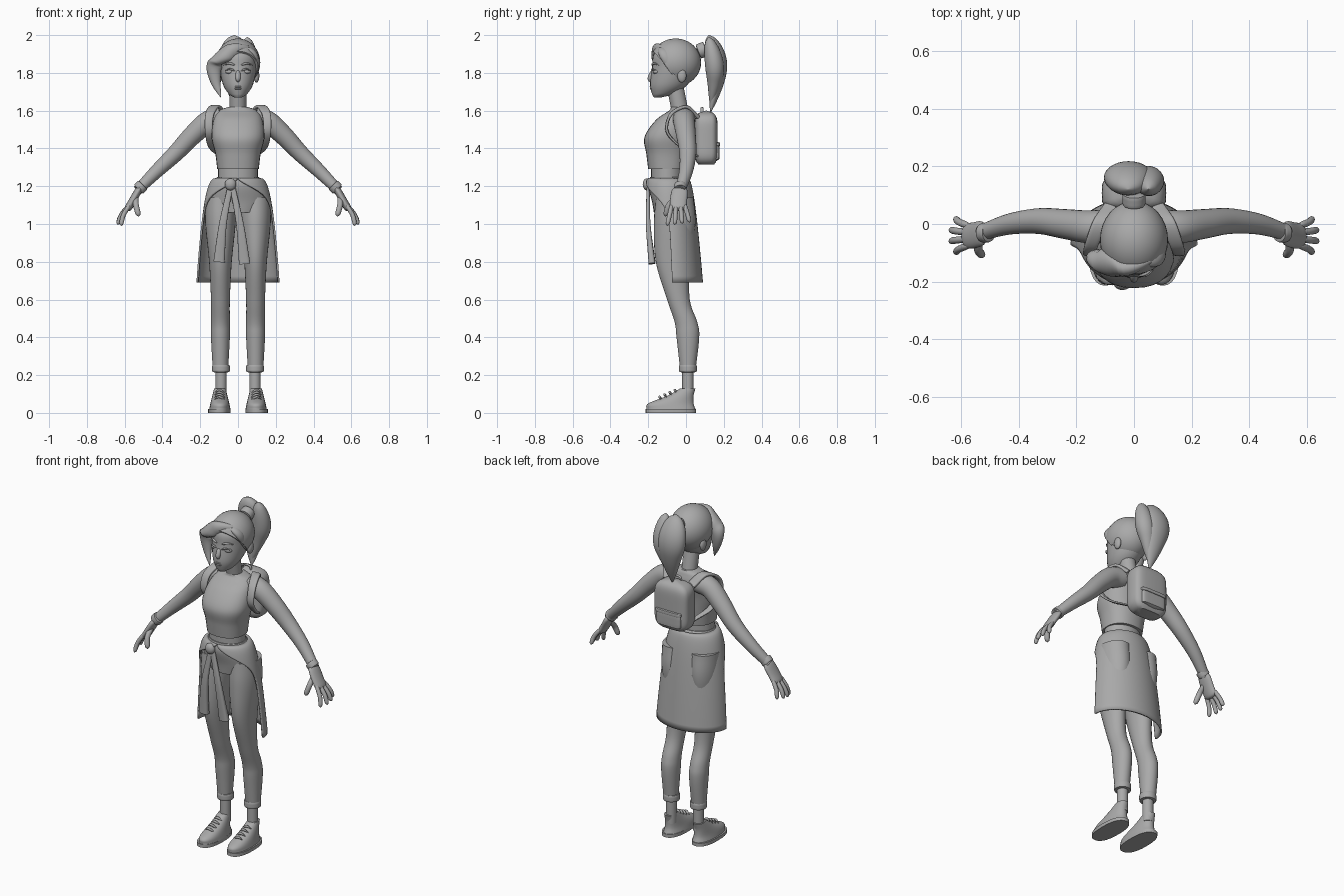
import bpy, bmesh, math
from mathutils import Vector, Matrix

cube = bpy.data.objects.get("Cube")
if cube:
    bpy.data.objects.remove(cube, do_unlink=True)

grey = bpy.data.materials.new("plain_grey")
grey.use_nodes = True
grey.diffuse_color = (.4, .4, .4, 1)
grey.node_tree.nodes["Principled BSDF"].inputs["Base Color"].default_value = grey.diffuse_color
X, Y, Z = Vector((1, 0, 0)), Vector((0, 1, 0)), Vector((0, 0, 1))
made = []


# Width rules along a sweep, from start to end
def even(t):
    return 1


def leaf(t):
    return math.sin(math.pi * t ** .7) ** .8


def pill(t):
    return (1 - abs(2 * t - 1) ** 8) ** .5


def arch(t):
    return max(0, 1 - abs(1.9 * t - .9) ** 6) ** .5


def taper(end):
    return lambda t: 1 + (end - 1) * t ** 1.5


def finish(name, bm, mirror=1):
    for vert in bm.verts:
        vert.co.x *= mirror
    bmesh.ops.recalc_face_normals(bm, faces=bm.faces)
    mesh = bpy.data.meshes.new(name)
    bm.to_mesh(mesh)
    bm.free()
    mesh.materials.append(grey)
    obj = bpy.data.objects.new(name, mesh)
    bpy.context.collection.objects.link(obj)
    made.append(obj)
    return obj


def spline(keys, steps):
    """Smooth curve through tuples of any length."""
    keys = [Vector(key) for key in keys]
    points = [keys[0] * 2 - keys[1]] + keys + [keys[-1] * 2 - keys[-2]]
    result = []
    for p, q, r, s in zip(points, points[1:], points[2:], points[3:]):
        for i in range(steps):
            t = i / steps
            bend = (p * 2 - q * 5 + r * 4 - s) * t * t + (q * 3 - p - r * 3 + s) * t ** 3
            result.append(q + ((r - p) * t + bend) / 2)
    return result + [keys[-1]]


def bridge(bm, rows, closed):
    for lower, upper in zip(rows, rows[1:]):
        for k in range(len(lower) - (not closed)):
            n = (k + 1) % len(lower)
            bm.faces.new((lower[k], lower[n], upper[n], upper[k]))


def power(value, p):
    return math.copysign(abs(value) ** (2 / p), value)


def skin(name, rings, p, mirror, sides=28):
    """Cover (centre, width vector, depth vector) rings; p above two squares them off."""
    bm = bmesh.new()
    angles = [math.tau * k / sides for k in range(sides)]
    rows = [[bm.verts.new(centre + u * power(math.cos(a), p) + v * power(math.sin(a), p))
             for a in angles] for centre, u, v in rings]
    bridge(bm, rows, True)
    bm.faces.new(rows[0])
    bm.faces.new(rows[-1])
    return finish(name, bm, mirror)


def column(name, keys, x=0, p=2, mirror=1):
    """Stack level rings given as (height, y, half width, half depth)."""
    rings = [(Vector((x, y, z)), X * wide, Y * deep) for z, y, wide, deep in spline(keys, 6)]
    return skin(name, rings, p, mirror)


def sweep(name, path, width, depth=None, shape=even, hint=X, p=2, steps=8, mirror=1):
    """Run a cross-section along a path, its width lying towards the hint."""
    points = spline(path, steps)
    last = len(points) - 1
    rings = []
    for i, point in enumerate(points):
        along = (points[min(i + 1, last)] - points[max(i - 1, 0)]).normalized()
        u = (hint - along * along.dot(hint)).normalized()
        size = max(shape(i / last), .03)
        rings.append((point, u * width * size, along.cross(u) * (depth or width) * size))
    return skin(name, rings, p, mirror)


def blob(name, centre, radii, cut=None, mirror=1):
    """Ellipsoid, optionally keeping only the part beyond a cutting plane."""
    bm = bmesh.new()
    bmesh.ops.create_uvsphere(bm, u_segments=32, v_segments=20, radius=1,
                              matrix=Matrix.Translation(centre) @ Matrix.Diagonal((*radii, 1)))
    if cut:
        bmesh.ops.bisect_plane(bm, geom=bm.verts[:] + bm.edges[:] + bm.faces[:],
                               plane_co=cut[0], plane_no=cut[1], clear_inner=True)
        bmesh.ops.holes_fill(bm, edges=[edge for edge in bm.edges if edge.is_boundary])
    return finish(name, bm, mirror)


def pair(maker, name, *args, **options):
    for side, mirror in (("left_", 1), ("right_", -1)):
        maker(side + name, *args, mirror=mirror, **options)


# Torso
column("crop_top", [(1.29, -.1, .11, .1), (1.37, -.1, .12, .11), (1.46, -.1, .14, .12),
                    (1.55, -.06, .13, .1), (1.6, -.03, .1, .06), (1.62, -.03, .05, .05)], p=2.3)
sweep("waist", [(0, -.1, 1.2), (0, -.1, 1.32)], .105, .085)
column("hips", [(1.25, -.1, .11, .09), (1.2, -.09, .14, .11), (1.12, -.07, .16, .11),
                (1.06, -.07, .13, .1)])
sweep("neck", [(0, -.03, 1.59), (0, -.06, 1.74)], .044)

# Legs, cuffs and ankles
pair(column, "leg", [(1.14, -.06, .08, .1), (1, -.06, .08, .11), (.8, -.07, .06, .09), (.6, -.04, .05, .06),
                     (.48, 0, .05, .06), (.4, .01, .05, .06), (.22, .01, .04, .04)], x=.093)
pair(sweep, "trouser_cuff", [(.09, .01, .21), (.09, .01, .26)], .047, shape=pill)
pair(sweep, "ankle", [(.09, .01, .24), (.09, .01, .08)], .03)

# Shoes
pair(column, "sole", [(0, -.08, .06, .134), (.02, -.08, .06, .134)], x=.1, p=2.4)
pair(column, "shoe", [(.02, -.08, .056, .13), (.05, -.08, .05, .12), (.09, -.03, .04, .07),
                      (.13, .01, .03, .04)], x=.096, p=2.2)
for i in range(4):
    y, z = i * .027 - .13, i * .012 + .07
    pair(sweep, f"lace_{i + 1}", [(.07, y, z), (.1, y - .01, z + .015), (.125, y, z)], .007, shape=leaf, hint=Y)

# Jacket tied round the waist, flaring and opening towards the hem
bm = bmesh.new()
rows = []
for i in range(25):
    t = (i / 24) ** 1.5
    wide, deep = .11 + .105 * t ** .35, .1 + .055 * t ** .4
    gap = math.radians(1 + 88 * (1 - math.exp(-(6 * t) ** 1.5)))
    angles = [gap + (math.tau - 2 * gap) * k / 48 for k in range(49)]
    rows.append([bm.verts.new((wide * math.sin(a), .025 * t - .095 - deep * math.cos(a), 1.24 - .55 * t))
                 for a in angles])
bridge(bm, rows, False)
cloth = finish("tied_jacket", bm).modifiers.new("cloth", "SOLIDIFY")
cloth.thickness = .01
cloth.offset = 0
blob("knot", (-.04, -.207, 1.21), (.03, .022, .032))
for name, path in (("long_sleeve", [(-.04, -.2, 1.2), (-.08, -.2, 1), (-.1, -.18, .8)]),
                   ("short_sleeve", [(-.03, -.2, 1.2), (.01, -.2, 1), (.035, -.18, .79)])):
    sweep(name, path, .015, .009, shape=taper(2), p=3)

# Arms and hands
pair(sweep, "arm", [(.09, -.01, 1.56), (.16, -.01, 1.54), (.24, 0, 1.47), (.33, .01, 1.375),
                    (.43, 0, 1.28), (.53, -.03, 1.18)], .06, shape=taper(.45), hint=Y)
pair(sweep, "wristband", [(.5, -.03, 1.21), (.53, -.03, 1.18)], .034, shape=pill, hint=Y)
pair(sweep, "palm", [(.52, -.03, 1.19), (.56, -.04, 1.12), (.59, -.04, 1.07)], .045, .02, shape=arch, hint=Y)
for i in range(4):
    root = Vector((.575, i * .023 - .075, 1.1))
    tip = Vector((.59 + .05 * math.sin(math.pi * (i + 1) / 5), i * .04 - .1, .99 + i * .006))
    bulge = (root + tip) / 2 + X * .01
    pair(sweep, f"finger_{i + 1}", [root, bulge, tip], .012, shape=arch, hint=Y)
pair(sweep, "thumb", [(.54, -.05, 1.14), (.54, -.09, 1.1), (.525, -.11, 1.04)], .015, shape=arch)

# Head and face
column("head", [(1.67, -.15, .02, .02), (1.69, -.12, .05, .06), (1.74, -.09, .08, .1),
                (1.83, -.06, .1, .12), (1.9, -.06, .1, .11), (1.96, -.05, .05, .06)])
sweep("nose", [(0, -.17, 1.82), (0, -.19, 1.77), (0, -.18, 1.75)], .014, shape=leaf)
for name, z in (("upper_lip", 1.727), ("lower_lip", 1.717)):
    blob(name, (0, -.182, z), (.02, .01, .006))
pair(blob, "eye", (.043, -.156, 1.806), (.024, .02, .013))
pair(blob, "ear", (.098, -.022, 1.785), (.015, .024, .036))
pair(sweep, "eyelid", [(.015, -.18, 1.81), (.043, -.177, 1.82), (.07, -.16, 1.81)], .005, shape=leaf, hint=Z)
pair(sweep, "eyebrow", [(.015, -.18, 1.84), (.045, -.17, 1.85), (.08, -.14, 1.84)], .006, shape=leaf, hint=Z)

# Hair
blob("hair_cap", (0, -.055, 1.855), (.118, .135, .127), cut=((0, -.165, 1.905), (0, 1, .9)))
sweep("swept_fringe", [(.07, -.12, 1.93), (-.04, -.15, 1.91), (-.12, -.12, 1.85), (-.12, -.12, 1.76),
                       (-.09, -.14, 1.67)], .046, .034, shape=leaf, hint=X + Z)
sweep("side_lock", [(.03, -.13, 1.94), (.09, -.11, 1.89), (.1, -.07, 1.79)], .03, .018, shape=leaf, hint=Y)
sweep("ponytail", [(-.02, .12, 2), (-.02, .16, 1.87), (-.01, .16, 1.75), (0, .13, 1.59)], .085, .055, shape=leaf)
sweep("ponytail_lobe", [(.05, .12, 1.99), (.05, .15, 1.85), (.03, .15, 1.75), (0, .13, 1.62)],
      .055, .05, shape=leaf)
sweep("hair_tie", [(0, .06, 1.91), (0, .11, 1.93)], .04, shape=pill)

# Backpack
sweep("backpack", [(0, .107, 1.315), (0, .107, 1.6)], .112, .061, shape=arch, p=4, steps=24)
sweep("backpack_pocket", [(0, .155, 1.33), (0, .155, 1.43)], .08, .022, shape=pill, p=5)
sweep("pocket_flap", [(0, .155, 1.41), (0, .155, 1.435)], .085, .026, shape=pill, p=5)
sweep("carry_handle", [(-.03, .085, 1.58), (-.02, .085, 1.61), (.02, .085, 1.61), (.03, .085, 1.58)],
      .008, .005, hint=Y)
pair(sweep, "shoulder_strap", [(.08, .06, 1.57), (.12, 0, 1.62), (.15, -.08, 1.58), (.155, -.1, 1.49),
                               (.14, -.03, 1.41), (.09, .06, 1.36)], .026, .01, shape=taper(.5), p=3.5)

# Smooth shading with crisp edges
bpy.ops.object.select_all(action="DESELECT")
for obj in made:
    obj.select_set(True)
bpy.context.view_layer.objects.active = made[0]
bpy.ops.object.shade_smooth_by_angle(angle=math.radians(40))
